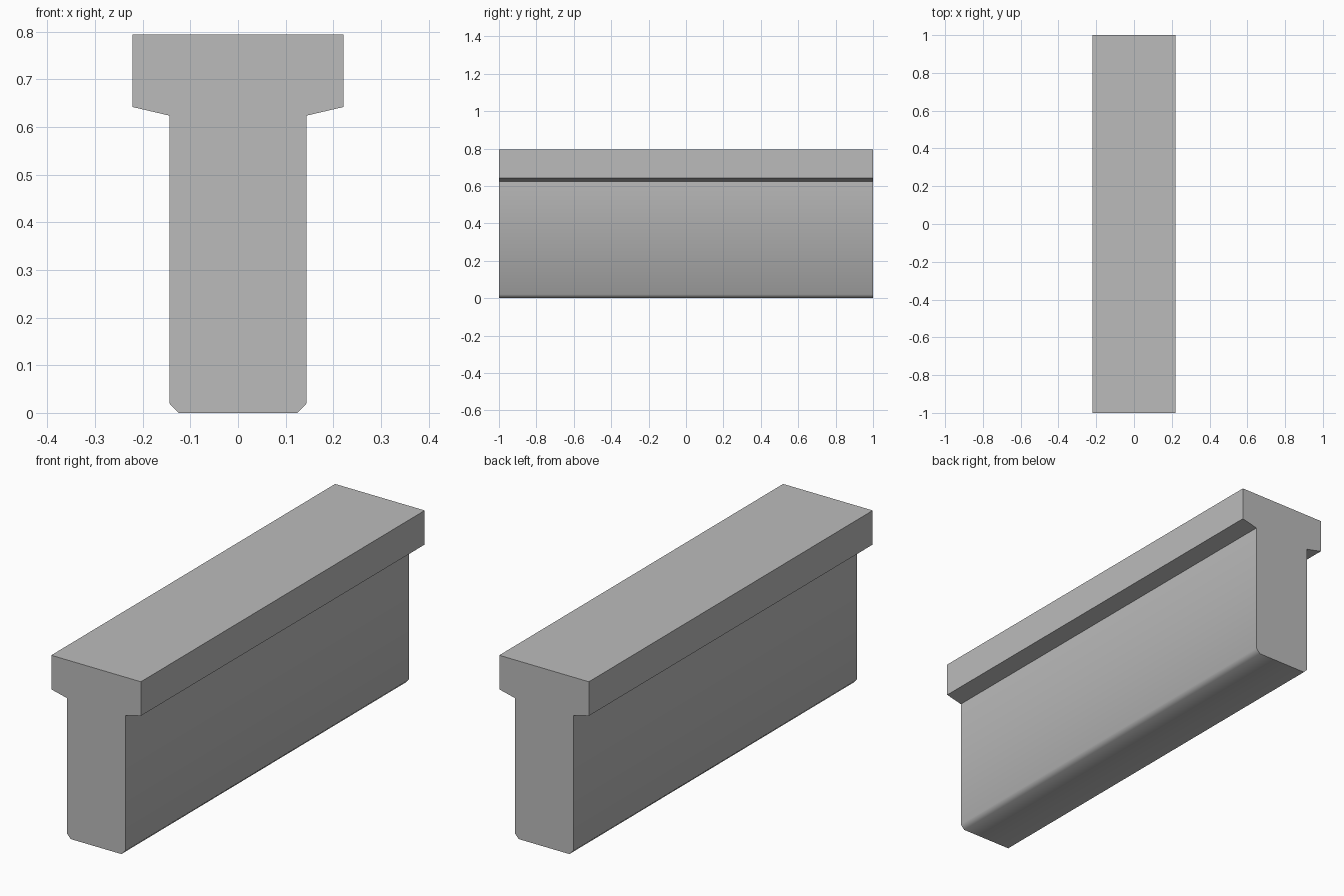
import bpy
import bmesh
import math

if "Cube" in bpy.data.objects:
    bpy.data.objects.remove(bpy.data.objects["Cube"], do_unlink=True)

# Plain grey concrete
concrete = bpy.data.materials.new("grey_concrete")
concrete.use_nodes = True
colour = (0.5, 0.5, 0.5, 1)
concrete.diffuse_color = colour
concrete.node_tree.nodes["Principled BSDF"].inputs["Base Color"].default_value = colour

# Half of the T-shaped section (x, z), from the chamfered foot to the flange top
half = [(0.125, 0), (0.144, 0.02), (0.144, 0.624), (0.221, 0.642), (0.221, 0.794)]
section = half + [(-x, z) for x, z in reversed(half)]

# Extrude the section along the beam's length
bm = bmesh.new()
end = bm.faces.new([bm.verts.new((x, -1, z)) for x, z in section])
swept = bmesh.ops.extrude_face_region(bm, geom=[end], use_keep_orig=True)
moved = [v for v in swept["geom"] if isinstance(v, bmesh.types.BMVert)]
bmesh.ops.translate(bm, verts=moved, vec=(0, 2, 0))
bmesh.ops.recalc_face_normals(bm, faces=bm.faces)

mesh = bpy.data.meshes.new("t_beam")
bm.to_mesh(mesh)
bm.free()
mesh.materials.append(concrete)
beam = bpy.data.objects.new("t_beam", mesh)
bpy.context.collection.objects.link(beam)

# Soft chamfers at the foot, crisp edges elsewhere
bpy.ops.object.select_all(action="DESELECT")
beam.select_set(True)
bpy.context.view_layer.objects.active = beam
bpy.ops.object.shade_smooth_by_angle(angle=math.radians(60))
